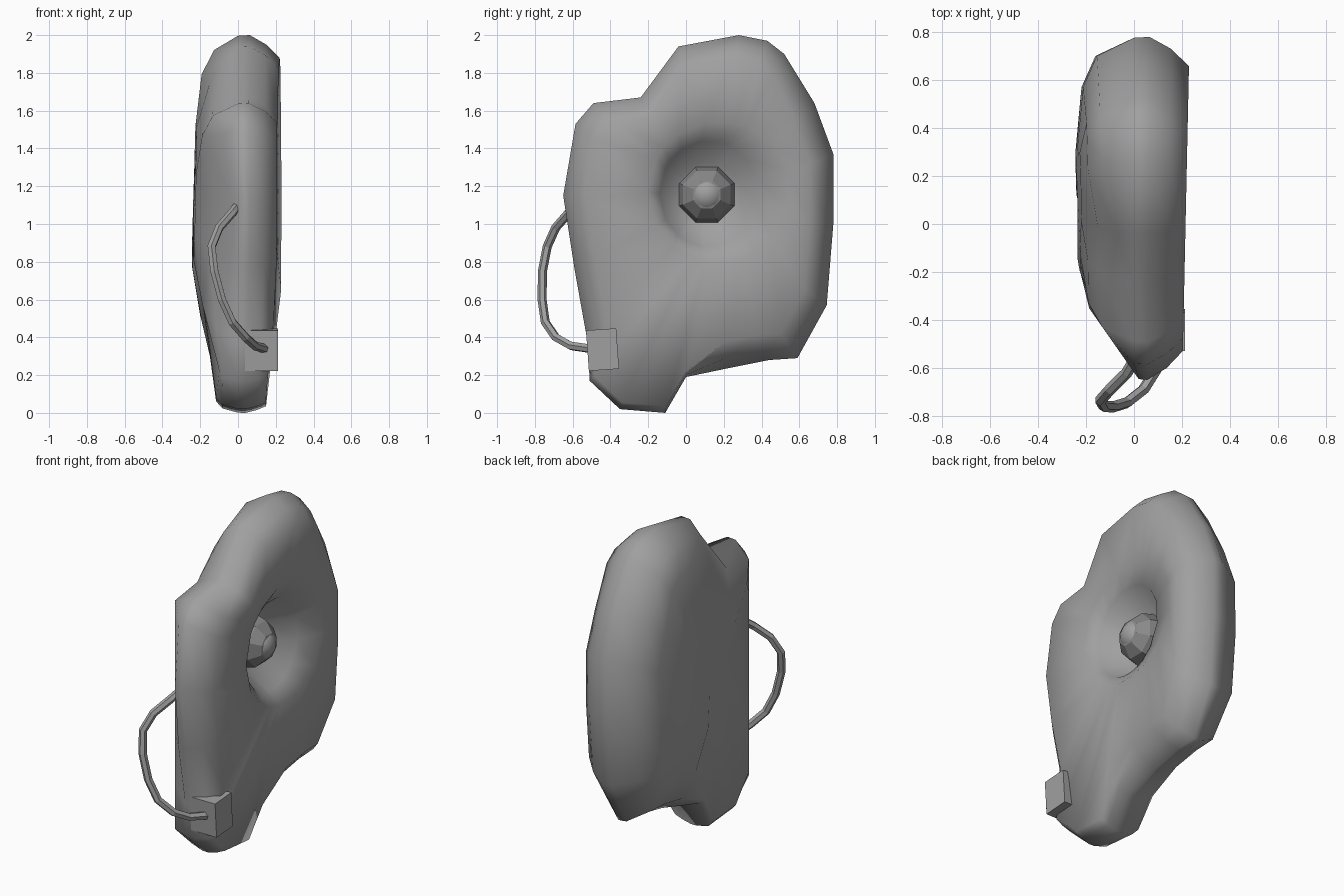
import bpy, bmesh, math
from mathutils import Matrix

if "Cube" in bpy.data.objects:
    bpy.data.objects.remove(bpy.data.objects["Cube"])


def material(name, value):
    mat = bpy.data.materials.new(name)
    mat.diffuse_color = (value, value, value, 1)
    mat.use_nodes = True
    mat.node_tree.nodes["Principled BSDF"].inputs["Base Color"].default_value = mat.diffuse_color
    return mat


grey = material("grey", 0.35)
dark_grey = material("dark_grey", 0.25)


def add_object(name, bm, mat, smooth_angle=None):
    bmesh.ops.recalc_face_normals(bm, faces=bm.faces)
    mesh = bpy.data.meshes.new(name)
    bm.to_mesh(mesh)
    bm.free()
    mesh.materials.append(mat)
    ob = bpy.data.objects.new(name, mesh)
    bpy.context.collection.objects.link(ob)
    if smooth_angle:
        bpy.ops.object.select_all(action='DESELECT')
        bpy.context.view_layer.objects.active = ob
        ob.select_set(True)
        bpy.ops.object.shade_smooth_by_angle(angle=math.radians(smooth_angle))
    return ob


# Body outline seen from the right side (y, z)
outline = [(-0.11, 0.0), (0.0, 0.19), (0.24, 0.24), (0.44, 0.28), (0.59, 0.29),
           (0.745, 0.57), (0.78, 1.0), (0.78, 1.37), (0.68, 1.64), (0.52, 1.90),
           (0.43, 1.97), (0.28, 2.0), (-0.04, 1.94), (-0.24, 1.67), (-0.49, 1.64),
           (-0.585, 1.53), (-0.65, 1.15), (-0.59, 0.76), (-0.52, 0.37),
           (-0.51, 0.17), (-0.35, 0.02)]
CY, CZ = 0.06, 1.05


def outline_ring(bm, x, scale):
    ring = []
    for y, z in outline:
        # The chin and crown have squarer edges than the sides
        square = 0.8 if z < 0.2 and scale > 0.65 else 0.25 if z > 1.85 else 0.0
        s = scale + (1 - scale) * square
        y2, z2 = CY + (y - CY) * s, CZ + (z - CZ) * s
        # The chin is thinner; the front left and crown left are cut at an angle
        chin = min(1.0, 0.68 + 0.32 * z2 / 0.65) * (0.85 if z < 0.2 and x < 0 and y < 0.1 else 1)
        x2 = x * chin * (1 + 0.1 * y2)
        if x < 0:
            x2 *= 1.06 - 0.12 * abs(z2 - 0.8)
        x2 = max(x2, -(0.355 + 0.574 * y2) / 0.82, (0.866 * z2 - 0.417 * y2 - 1.74) / 1.467)
        ring.append(bm.verts.new((x2, y2, z2)))
    return ring


def dish_ring(bm, x, cy, cz, ry, rz):
    ring = []
    for y, z in outline:
        a = math.atan2(z - 1.15, y - 0.11)
        ring.append(bm.verts.new((x, cy + ry * math.cos(a), cz + rz * math.sin(a))))
    return ring


# Body: rounded slab with a dish sunk into its right face
bm = bmesh.new()
rings = [outline_ring(bm, x, s) for x, s in
         ((-0.225, 0.36), (-0.20, 0.71), (-0.145, 0.89), (0.0, 0.995),
          (0.06, 1.0), (0.145, 0.93), (0.215, 0.83))]
rings.append(dish_ring(bm, 0.20, 0.175, 1.17, 0.38, 0.37))
rings.append(dish_ring(bm, 0.145, 0.12, 1.16, 0.26, 0.28))
rings.append(dish_ring(bm, 0.0, 0.11, 1.15, 0.18, 0.18))
n = len(outline)
for a, b in zip(rings, rings[1:]):
    for i in range(n):
        j = (i + 1) % n
        bm.faces.new((a[i], a[j], b[j], b[i]))
for ring, centre in ((rings[0], (-0.235, 0.1, 1.05)), (rings[-1], (-0.01, 0.11, 1.15))):
    c = bm.verts.new(centre)
    for i in range(n):
        bm.faces.new((ring[i], ring[(i + 1) % n], c))
add_object("body", bm, grey, 70)

# Faceted ball in the dish, pole facing sideways
bm = bmesh.new()
bmesh.ops.create_uvsphere(
    bm, u_segments=8, v_segments=6, radius=0.158,
    matrix=Matrix.Translation((0.0, 0.11, 1.155)) @ Matrix.Rotation(math.pi / 2, 4, 'Y')
    @ Matrix.Rotation(math.pi / 8, 4, 'Z'))
add_object("dish_ball", bm, dark_grey)

# Smooth bump in the middle of the ball
bm = bmesh.new()
bmesh.ops.create_uvsphere(bm, u_segments=20, v_segments=12, radius=0.10,
                          matrix=Matrix.Translation((0.065, 0.11, 1.155)))
add_object("ball_bump", bm, grey, 60)

# Block at the lower front
bm = bmesh.new()
bmesh.ops.create_cube(
    bm, size=1, matrix=Matrix.Translation((0.125, -0.442, 0.335))
    @ Matrix.Rotation(math.radians(4), 4, 'X') @ Matrix.Diagonal((0.175, 0.16, 0.215, 1)))
add_object("block", bm, grey)

# Bent cable from the front edge to the block
path = [(0.0, -0.57, 1.10), (-0.03, -0.62, 1.06), (-0.10, -0.69, 0.98),
        (-0.14, -0.735, 0.88), (-0.125, -0.76, 0.75), (-0.085, -0.762, 0.60),
        (-0.03, -0.745, 0.48), (0.04, -0.69, 0.40), (0.09, -0.61, 0.355),
        (0.14, -0.51, 0.34)]
curve = bpy.data.curves.new("cable", 'CURVE')
curve.dimensions = '3D'
curve.bevel_depth = 0.024
curve.bevel_resolution = 1
curve.use_fill_caps = True
curve.materials.append(grey)
spline = curve.splines.new('POLY')
spline.points.add(len(path) - 1)
for p, co in zip(spline.points, path):
    p.co = (*co, 1)
spline.use_smooth = False
bpy.context.collection.objects.link(bpy.data.objects.new("cable", curve))
